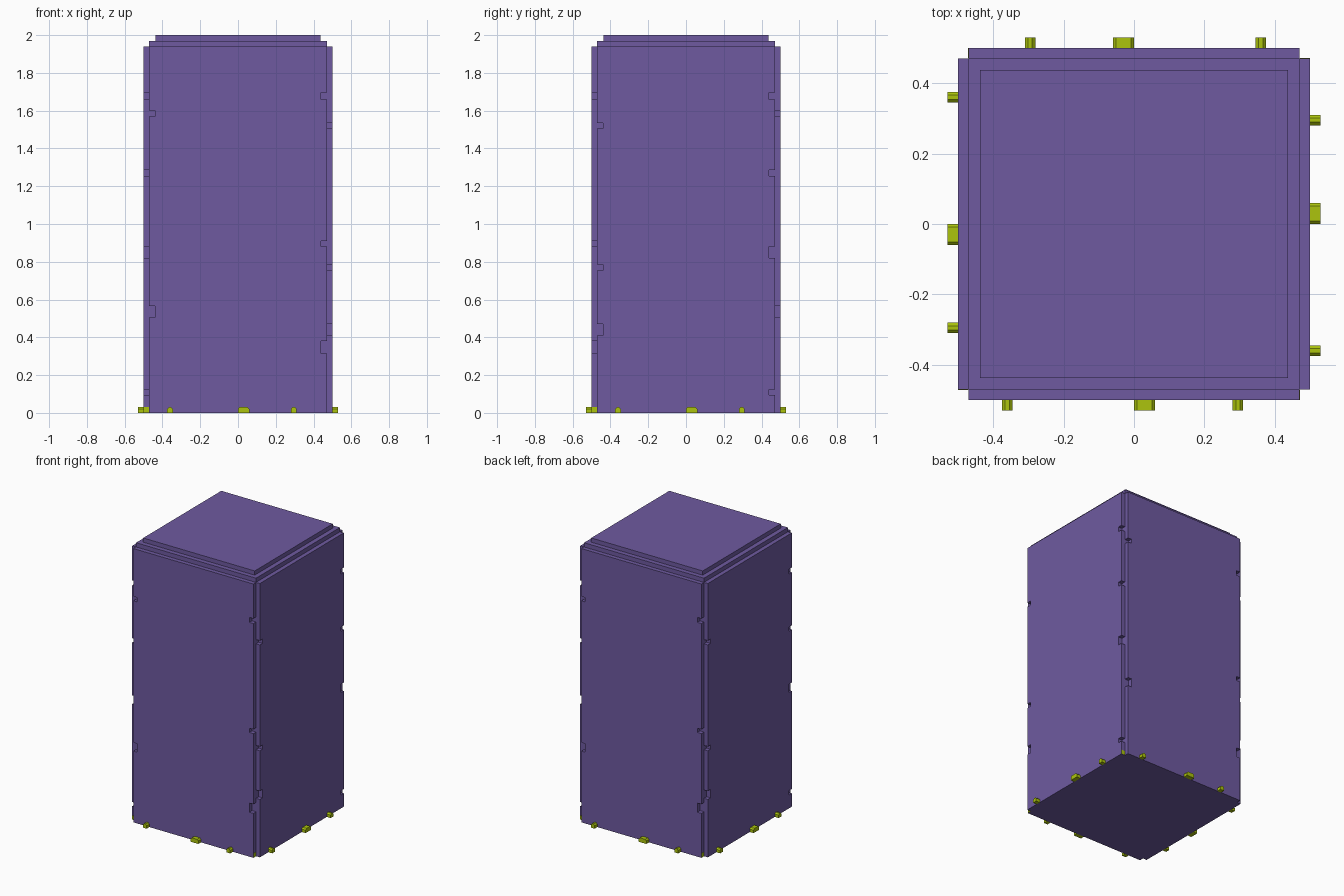
import bpy
import bmesh
from math import pi
from mathutils import Matrix

if "Cube" in bpy.data.objects:
    bpy.data.objects.remove(bpy.data.objects["Cube"], do_unlink=True)

HALF = 0.47      # half width of the core and of each panel
THICK = 0.03     # panel thickness, also the notch depth
PANEL_TOP = 1.94


def make_material(name, rgb):
    mat = bpy.data.materials.new(name)
    mat.use_nodes = True
    mat.diffuse_color = (*rgb, 1)
    mat.node_tree.nodes["Principled BSDF"].inputs["Base Color"].default_value = (*rgb, 1)
    return mat


purple = make_material("purple", (0.156, 0.102, 0.352))
lime = make_material("lime", (0.413, 0.552, 0.004))


def prism(name, outline, y0, y1, mat, turn=0):
    """Extrude an x-z outline from y0 to y1, then turn it by quarter turns about z."""
    bm = bmesh.new()
    face = bm.faces.new([bm.verts.new((x, y0, z)) for x, z in outline])
    grown = bmesh.ops.extrude_face_region(bm, geom=[face])["geom"]
    moved = [v for v in grown if isinstance(v, bmesh.types.BMVert)]
    bmesh.ops.translate(bm, verts=moved, vec=(0, y1 - y0, 0))
    bmesh.ops.recalc_face_normals(bm, faces=bm.faces)
    bm.transform(Matrix.Rotation(turn * pi / 2, 4, "Z"))
    mesh = bpy.data.meshes.new(name)
    bm.to_mesh(mesh)
    bm.free()
    mesh.materials.append(mat)
    obj = bpy.data.objects.new(name, mesh)
    bpy.context.collection.objects.link(obj)
    return obj


def block(name, x0, x1, y0, y1, z0, z1, mat, turn=0):
    return prism(name, [(x0, z0), (x1, z0), (x1, z1), (x0, z1)], y0, y1, mat, turn)


def notched_edge(side, notches):
    """Points up one panel edge, stepping inward at each (start, end) notch."""
    x, inner = side * HALF, side * (HALF - THICK)
    points = [(x, 0)]
    for low, high in notches:
        points += [(x, low), (inner, low), (inner, high), (x, high)]
    return points + [(x, PANEL_TOP)]


# Core and stepped lid
block("core", -HALF, HALF, -HALF, HALF, 0, 1.97, purple)
block("lid_step", -0.437, 0.437, -0.437, 0.437, 1.97, 2, purple)

# Notch heights on the left and right edges of the two kinds of panel
front_kind = ([(0.505, 0.565), (1.57, 1.60)],
              [(0.315, 0.38), (0.88, 0.91), (1.66, 1.695)])
side_kind = ([(0.41, 0.47), (0.755, 0.785), (1.505, 1.535)],
             [(0.095, 0.125), (0.82, 0.88), (1.255, 1.285), (1.66, 1.695)])

for turn, side in enumerate(("front", "right", "back", "left")):
    # Wall panel
    left, right = side_kind if turn % 2 else front_kind
    outline = notched_edge(-1, left) + notched_edge(1, right)[::-1]
    prism(side + "_panel", outline, -HALF - THICK, -HALF, purple, turn)

    # Foot tabs with chamfered upper corners
    for label, x0, x1 in (("outer", -0.375, -0.345), ("middle", 0, 0.06), ("inner", 0.28, 0.31)):
        c = 0.009
        tab = [(x0, 0), (x1, 0), (x1, 0.03 - c), (x1 - c, 0.03), (x0 + c, 0.03), (x0, 0.03 - c)]
        prism(f"{side}_{label}_tab", tab, -0.53, -0.5, lime, turn)

    # Small tab end showing on the panel's end face
    block(side + "_corner_tab", 0.463, 0.4715, -0.499, -0.471, 0.001, 0.03, lime, turn)
